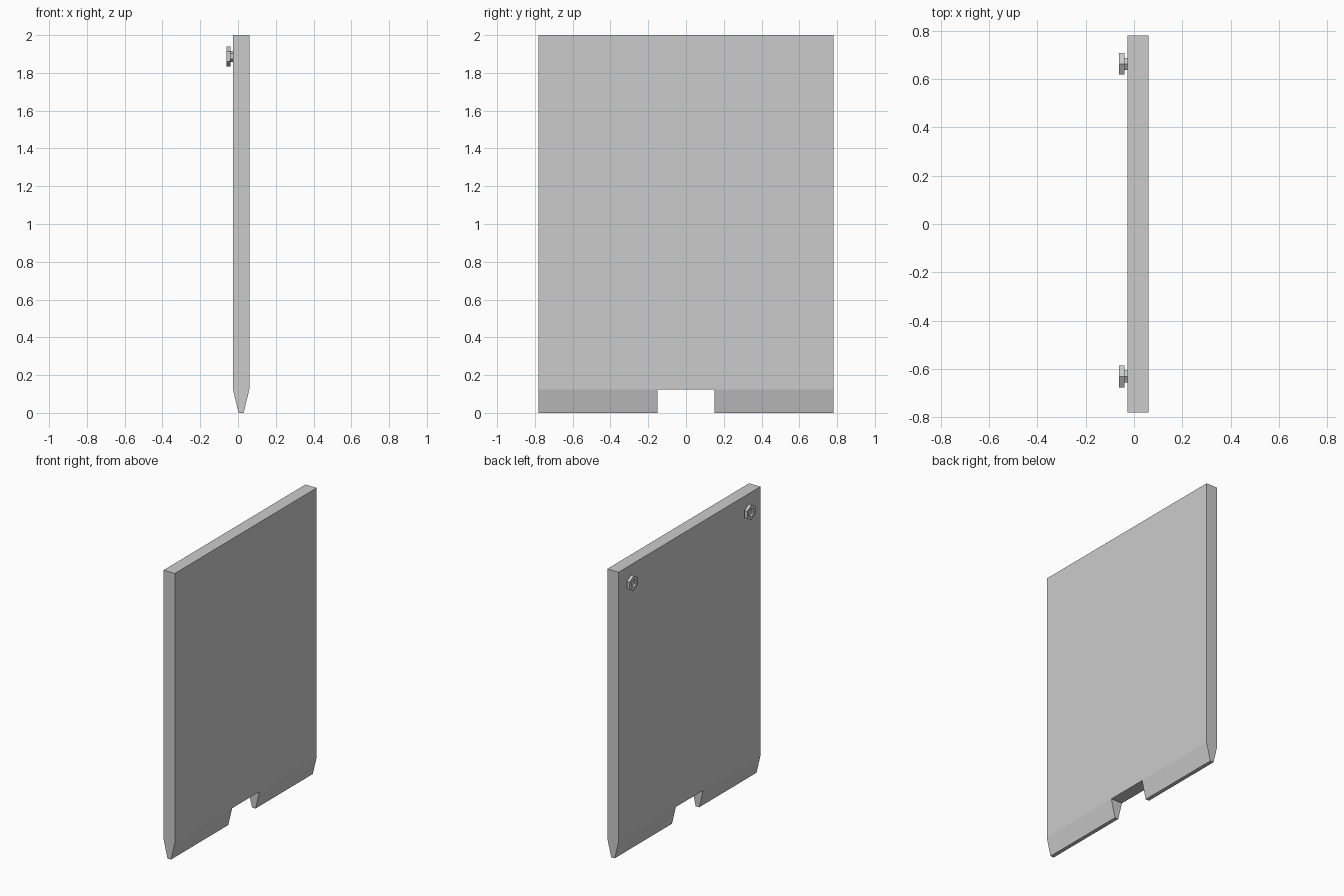
import bpy, bmesh, math
from mathutils import Matrix

if "Cube" in bpy.data.objects:
    bpy.data.objects.remove(bpy.data.objects["Cube"])


def make_object(name, bm):
    bmesh.ops.recalc_face_normals(bm, faces=bm.faces)
    mesh = bpy.data.meshes.new(name)
    bm.to_mesh(mesh)
    bm.free()
    obj = bpy.data.objects.new(name, mesh)
    bpy.context.collection.objects.link(obj)
    return obj


# Panel: front outline with a notch, extruded through its thickness
X0, X1 = -0.027, 0.06
HALF, NOTCH, TAPER = 0.78, 0.15, 0.125
outline = [(-HALF, 0), (-NOTCH, 0), (-NOTCH, TAPER), (NOTCH, TAPER), (NOTCH, 0),
           (HALF, 0), (HALF, TAPER), (HALF, 2), (-HALF, 2), (-HALF, TAPER)]
bm = bmesh.new()
rings = []
for x, tip in ((X0, 0.003), (X1, 0.03)):
    rings.append([bm.verts.new((tip if z == 0 else x, y, z)) for y, z in outline])
for ring in rings:
    bm.faces.new([ring[i] for i in (9, 2, 3, 6, 7, 8)])   # flat upper face
    bm.faces.new([ring[i] for i in (0, 1, 2, 9)])         # tapered feet
    bm.faces.new([ring[i] for i in (3, 4, 5, 6)])
a, b = rings
for i in range(len(outline)):
    j = (i + 1) % len(outline)
    bm.faces.new((a[i], a[j], b[j], b[i]))
make_object("panel", bm)


# Hex bolts: wide head with a shallow socket on a narrower shank
def hex_bolt(name, y, z):
    profile = [(X0 + 0.01, 0.029), (-0.04, 0.029), (-0.04, 0.052),
               (-0.062, 0.052), (-0.062, 0.029), (-0.05, 0.029)]
    bm = bmesh.new()
    loops = []
    for x, r in profile:
        loops.append([bm.verts.new((x, y + r * math.sin(k * math.pi / 3),
                                    z + r * math.cos(k * math.pi / 3))) for k in range(6)])
    for p, q in zip(loops, loops[1:]):
        for k in range(6):
            n = (k + 1) % 6
            bm.faces.new((p[k], p[n], q[n], q[k]))
    bm.faces.new(loops[0])
    bm.faces.new(loops[-1])
    make_object(name, bm)


hex_bolt("bolt_right", 0.663, 1.887)
hex_bolt("bolt_left", -0.631, 1.887)
